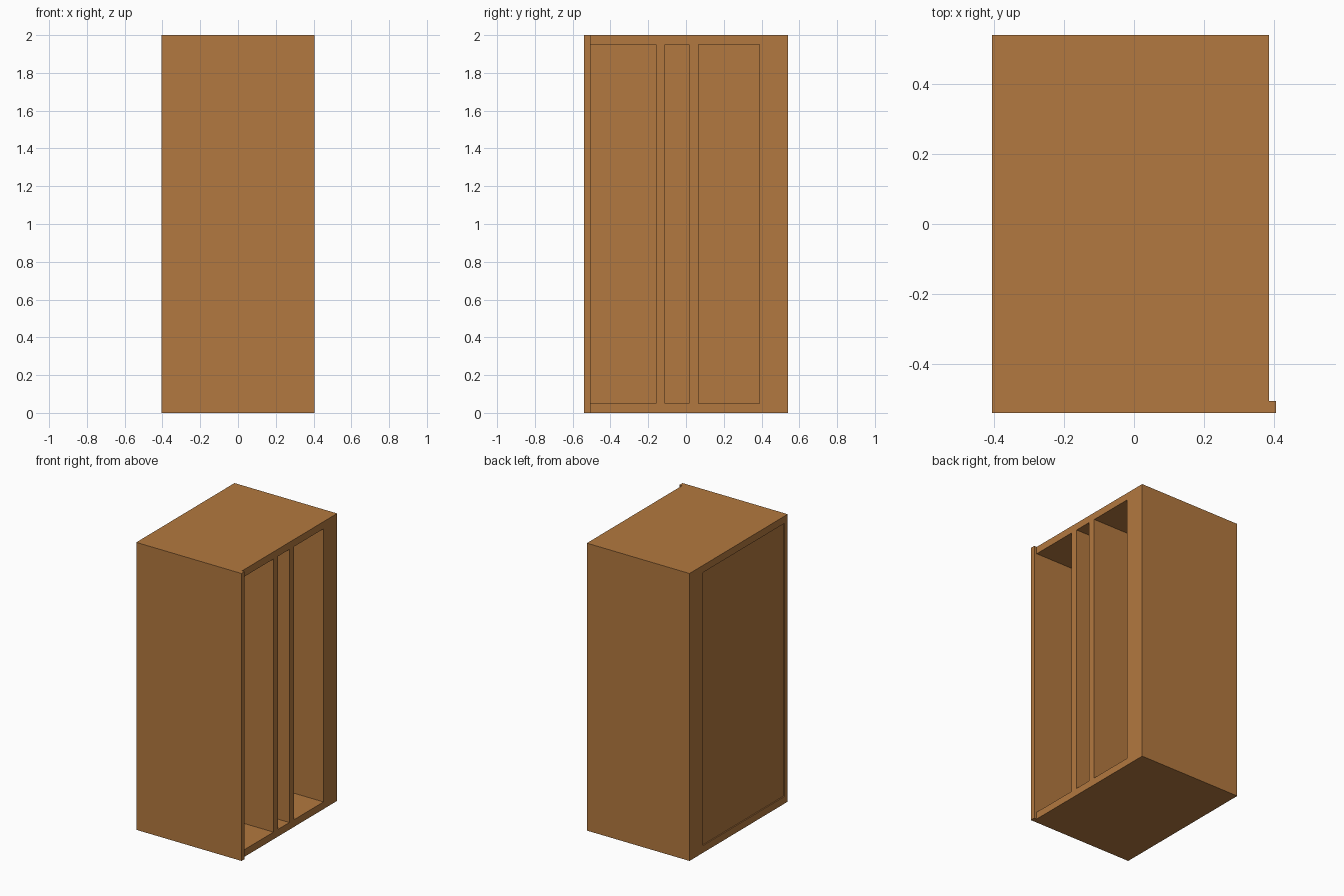
import bpy

if "Cube" in bpy.data.objects:
    bpy.data.objects.remove(bpy.data.objects["Cube"])

wood = bpy.data.materials.new("wood")
wood.diffuse_color = (0.45, 0.19, 0.05, 1)
wood.use_nodes = True
wood.node_tree.nodes["Principled BSDF"].inputs["Base Color"].default_value = wood.diffuse_color


def board(name, x, y, z):
    """Axis-aligned board from (min, max) pairs."""
    spans = (x, y, z)
    bpy.ops.mesh.primitive_cube_add(size=1, location=[(a + b) / 2 for a, b in spans])
    ob = bpy.context.object
    ob.name = name
    ob.scale = [b - a for a, b in spans]
    bpy.ops.object.transform_apply(location=False, rotation=False, scale=True)
    ob.data.materials.append(wood)
    return ob


LEFT, RIGHT, LIP = -0.405, 0.385, 0.405
FRONT, INNER, BACK = -0.54, -0.505, 0.54
T, H = 0.05, 2.0

# Front panel, projecting past the open side as a lip
board("front_panel", (LEFT, LIP), (FRONT, INNER), (0, H))

# Carcass
board("bottom_board", (LEFT, RIGHT), (INNER, BACK), (0, T))
board("top_board", (LEFT, RIGHT), (INNER, BACK), (H - T, H))
board("back_post", (LEFT, RIGHT), (0.39, BACK), (T, H - T))

# Slightly inset panel closing the left side
board("left_panel", (LEFT + 0.008, LEFT + 0.02), (INNER, 0.39), (T, H - T))

# Upright dividers between the three compartments
for i, y in enumerate((-0.16, 0.015)):
    board(f"divider_{i + 1}", (LEFT + 0.02, RIGHT), (y, y + T), (T, H - T))
